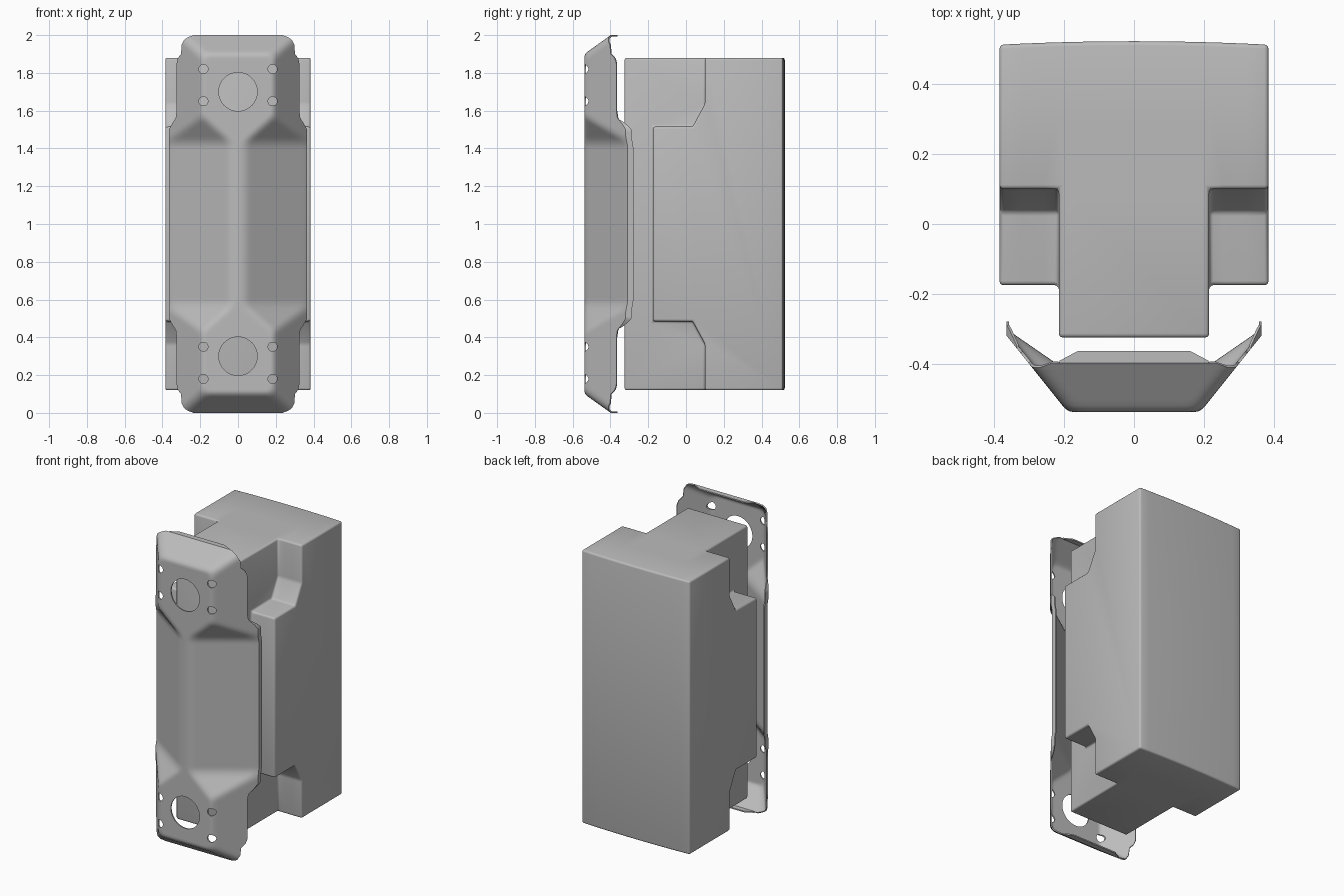
import bpy, bmesh, math

if "Cube" in bpy.data.objects:
    bpy.data.objects.remove(bpy.data.objects["Cube"])

GREY = (0.5, 0.5, 0.5, 1.0)
mat = bpy.data.materials.new("plain grey")
mat.use_nodes = True
mat.diffuse_color = GREY
mat.node_tree.nodes["Principled BSDF"].inputs["Base Color"].default_value = GREY


def make_object(name, bm):
    bmesh.ops.recalc_face_normals(bm, faces=bm.faces)
    mesh = bpy.data.meshes.new(name)
    bm.to_mesh(mesh)
    bm.free()
    mesh.materials.append(mat)
    ob = bpy.data.objects.new(name, mesh)
    bpy.context.collection.objects.link(ob)
    return ob


def activate(ob):
    bpy.ops.object.select_all(action='DESELECT')
    ob.select_set(True)
    bpy.context.view_layer.objects.active = ob


def modify(ob, kind, **settings):
    activate(ob)
    mod = ob.modifiers.new(kind.lower(), kind)
    for key, value in settings.items():
        setattr(mod, key, value)
    bpy.ops.object.modifier_apply(modifier=mod.name)


def combine(ob, other, operation):
    modify(ob, 'BOOLEAN', object=other, operation=operation, solver='EXACT')
    bpy.data.objects.remove(other)


def smooth(ob, angle):
    activate(ob)
    bpy.ops.object.shade_smooth_by_angle(angle=math.radians(angle))


def extrude_profile(name, half, half_width, slices, bow=0.0):
    """Side profile, mirrored about z = 1, swept along x; the back may bow out."""
    outline = [(y, 1 - h) for y, h in half] + [(y, 1 + h) for y, h in reversed(half)]
    bm = bmesh.new()
    rings = []
    for i in range(slices + 1):
        t = 2 * i / slices - 1
        rings.append([bm.verts.new((t * half_width, y - (bow * t * t if y > 0.5 else 0), z))
                      for y, z in outline])
    n = len(outline)
    for a, b in zip(rings, rings[1:]):
        for j in range(n):
            k = (j + 1) % n
            bm.faces.new((a[j], a[k], b[k], b[j]))
    bm.faces.new(rings[0])
    bm.faces.new(rings[-1])
    return make_object(name, bm)


# Main body: wide stepped block joined with a narrower core
body = extrude_profile("body", [(0.523, 0.88), (0.1, 0.88), (0.1, 0.635),
                                (0.035, 0.515), (-0.175, 0.515)], 0.385, 12, bow=0.01)
core = extrude_profile("core", [(0.3, 0.88), (-0.325, 0.88)], 0.215, 1)
combine(body, core, 'UNION')
modify(body, 'BEVEL', width=0.012, segments=3, limit_method='ANGLE',
       angle_limit=math.radians(25))
smooth(body, 35)


# Pressed front cover
FRONT = -0.538
WIDTHS = [(0, 0.365), (0.5, 0.365), (0.53, 0.35), (0.56, 0.33), (0.6, 0.325),
          (0.85, 0.325), (0.88, 0.318), (0.9, 0.302), (0.95, 0.298), (0.975, 0.285),
          (0.99, 0.265), (1, 0.235)]


def half_width(h):
    for (h0, w0), (h1, w1) in zip(WIDTHS, WIDTHS[1:]):
        if h <= h1:
            return w0 + (w1 - w0) * (h - h0) / (h1 - h0)
    return WIDTHS[-1][1]


def soft_max(a, b, k):
    blend = max(k - abs(a - b), 0) / k
    return max(a, b) + blend * blend * k / 4


def depth(x, h):
    """How far the sheet falls back behind the flat front."""
    end_slope = 1.25 * (x - 0.19)
    cap_slope = 1.4 * (h - 0.9)
    waist_slope = 0.69 * (x - 0.035) - 0.77 * soft_max(0, h - 0.43, 0.03)
    sides = soft_max(end_slope, waist_slope, 0.02)
    return soft_max(0, soft_max(sides, cap_slope, 0.06), 0.02)


def clamp(v):
    return min(max(v, 0), 1)


COLS, ROWS = 64, 160
bm = bmesh.new()
grid = []
for r in range(ROWS + 1):
    z = 2 * r / ROWS
    h = abs(z - 1)
    xs = [half_width(h) * (2 * c / COLS - 1) for c in range(COLS + 1)]
    grid.append([bm.verts.new((x, FRONT + depth(abs(x), h), z)) for x in xs])
for low, high in zip(grid, grid[1:]):
    for c in range(COLS):
        bm.faces.new((low[c], low[c + 1], high[c + 1], high[c]))

# Turned-back lips along the waist sides and at both ends
rim = []
for e in bm.edges:
    if e.is_boundary:
        side = all(abs(v.co.x) > 0.33 and abs(v.co.z - 1) < 0.6 for v in e.verts)
        end = all(abs(v.co.z - 1) > 0.999 and abs(v.co.x) < 0.22 for v in e.verts)
        if side or end:
            rim.append(e)
lip = bmesh.ops.extrude_edge_only(bm, edges=rim)["geom"]
for v in [g for g in lip if isinstance(g, bmesh.types.BMVert)]:
    if abs(v.co.z - 1) > 0.99:
        v.co.y += 0.003 + 0.032 * clamp((0.22 - abs(v.co.x)) / 0.06)
    else:
        v.co.y += 0.003 + 0.027 * clamp((abs(v.co.x) - 0.33) / 0.03)
cover = make_object("front_cover", bm)
if sum(p.normal.y for p in cover.data.polygons) > 0:
    cover.data.flip_normals()
modify(cover, 'SOLIDIFY', thickness=0.008, offset=-1)

# Large and small round holes
holes = [(0, z, 0.102) for z in (0.3, 1.7)]
holes += [(x, z, 0.024) for x in (-0.183, 0.183) for z in (0.18, 0.35, 1.65, 1.82)]
for x, z, radius in holes:
    bpy.ops.mesh.primitive_cylinder_add(vertices=40, radius=radius, depth=0.2,
                                        location=(x, FRONT, z),
                                        rotation=(math.pi / 2, 0, 0))
    cutter = bpy.context.object
    cutter.hide_render = True
    combine(cover, cutter, 'DIFFERENCE')
smooth(cover, 35)
